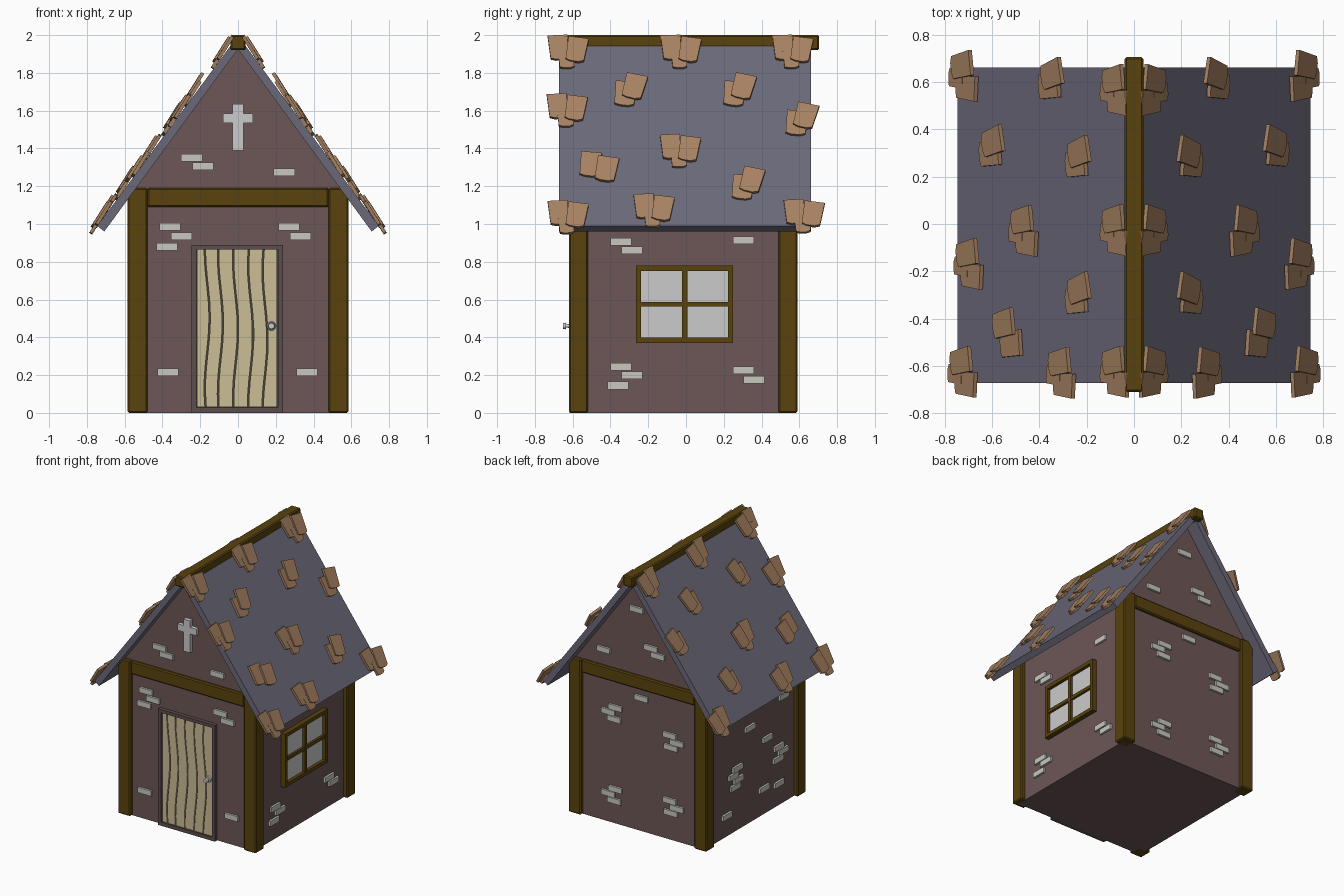
import bpy, bmesh, math
from mathutils import Vector, Matrix

if "Cube" in bpy.data.objects:
    bpy.data.objects.remove(bpy.data.objects["Cube"])


def material(name, rgb):
    m = bpy.data.materials.new(name)
    m.diffuse_color = (*rgb, 1)
    m.use_nodes = True
    m.node_tree.nodes["Principled BSDF"].inputs["Base Color"].default_value = m.diffuse_color
    return m


WALL = material("plaster", (0.155, 0.095, 0.095))
WOOD = material("timber", (0.10, 0.055, 0.004))
ROOF = material("slate", (0.145, 0.14, 0.19))
TILE = material("shingle", (0.38, 0.22, 0.12))
DOOR = material("door_wood", (0.60, 0.51, 0.30))
TRIM = material("door_trim", (0.11, 0.075, 0.075))
GAP = material("door_gap", (0.06, 0.05, 0.035))
BRICK = material("brick", (0.58, 0.58, 0.53))


def finish(name, bm, mat=None, bevel=0):
    bmesh.ops.recalc_face_normals(bm, faces=bm.faces)
    me = bpy.data.meshes.new(name)
    bm.to_mesh(me)
    bm.free()
    ob = bpy.data.objects.new(name, me)
    bpy.context.collection.objects.link(ob)
    if mat:
        me.materials.append(mat)
    if bevel:
        b = ob.modifiers.new("bevel", "BEVEL")
        b.width, b.segments = bevel, 1
    return ob


def boxes(name, items, mat=None, bevel=0):
    """One object from boxes given as (x0, x1, y0, y1, z0, z1)."""
    bm = bmesh.new()
    for x0, x1, y0, y1, z0, z1 in items:
        m = Matrix.Translation(((x0 + x1) / 2, (y0 + y1) / 2, (z0 + z1) / 2))
        m = m @ Matrix.Diagonal((x1 - x0, y1 - y0, z1 - z0, 1))
        bmesh.ops.create_cube(bm, size=1, matrix=m)
    return finish(name, bm, mat, bevel)


def prism(bm, profile, y0, y1):
    """Extrude an (x, z) profile along y."""
    f = bm.faces.new([bm.verts.new((x, y0, z)) for x, z in profile])
    r = bmesh.ops.extrude_face_region(bm, geom=[f])
    vs = [g for g in r["geom"] if isinstance(g, bmesh.types.BMVert)]
    bmesh.ops.translate(bm, verts=vs, vec=(0, y1 - y0, 0))


WX, FY, BY = 0.55, -0.59, 0.56   # wall planes

# House body with gables
bm = bmesh.new()
prism(bm, [(-WX, 0), (WX, 0), (WX, 1.18), (0, 1.93), (-WX, 1.18)], FY, BY)
finish("walls", bm, WALL)

# Corner posts and gable beams
posts = []
for y0 in (-0.62, 0.49):
    posts += [(-0.585, -0.48, y0, y0 + 0.1, 0, 1.19), (0.48, 0.585, y0, y0 + 0.1, 0, 1.19)]
boxes("corner_posts", posts, WOOD, 0.008)
boxes("gable_beams", [(-0.48, 0.48, -0.612, -0.55, 1.09, 1.19),
                      (-0.48, 0.48, 0.52, 0.582, 1.09, 1.19)], WOOD, 0.008)

# Roof slabs and ridge
for s, side in ((-1, "left"), (1, "right")):
    bm = bmesh.new()
    prism(bm, [(0, 1.926), (0.02 * s, 1.97), (0.745 * s, 0.99), (0.708 * s, 0.96)], -0.672, 0.662)
    finish(side + "_roof", bm, ROOF)
boxes("ridge_beam", [(-0.04, 0.04, -0.71, 0.705, 1.92, 2.0)], WOOD, 0.008)

# Shingle clusters, mirrored on both slopes
SLOPE = math.atan(1.36)


def shingle(bm, y, z, tilt, w, h, lift, side):
    up = Vector((-math.cos(SLOPE), 0, math.sin(SLOPE)))
    out = Vector((math.sin(SLOPE), 0, math.cos(SLOPE)))
    base = Vector(((2.003 - z) / 1.36, y, z)) + out * lift
    frame = Matrix((Vector((0, 1, 0)), up, out)).transposed()
    rot = frame @ Matrix.Rotation(math.radians(tilt), 3, "Z") @ Matrix.Rotation(math.radians(4), 3, "X")
    outline = [(-.5, .5), (.5, .5), (.46, -.42), (.2, -.5), (-.2, -.49), (-.44, -.43)]
    rings = []
    for t in (-0.009, 0.009):
        ring = []
        for a, b in outline:
            p = base + rot @ Vector((a * w, b * h, t))
            ring.append(bm.verts.new((p.x * side, p.y, p.z)))
        rings.append(ring)
    bm.faces.new(rings[0])
    bm.faces.new(rings[1][::-1])
    for i in range(6):
        j = (i + 1) % 6
        bm.faces.new((rings[0][i], rings[0][j], rings[1][j], rings[1][i]))


# piece: dy, dz, tilt, width, length, lift
TRIO = [(-.05, .015, 4, .105, .15, .012), (.045, -.002, -9, .108, .15, .022), (-.008, -.045, 3, .085, .11, .008)]
PAIR = [(.022, .012, -14, .115, .15, .024), (-.025, -.018, -6, .115, .15, .010)]
DUO = [(-.043, .018, -6, .11, .15, .010), (.043, -.013, -10, .115, .15, .022)]
CLUSTERS = [
    (TRIO, -.625, 1.91), (TRIO, -.027, 1.91), (TRIO, .565, 1.91),
    (PAIR, -.297, 1.70), (PAIR, .28, 1.70), (TRIO, -.63, 1.60), (PAIR, .61, 1.545),
    (TRIO, -.03, 1.385), (DUO, -.465, 1.29), (PAIR, .325, 1.205),
    (TRIO, -.17, 1.07), (TRIO, -.625, 1.035), (TRIO, .625, 1.04)]
for s, side in ((-1, "left"), (1, "right")):
    bm = bmesh.new()
    for kind, y, z in CLUSTERS:
        for dy, dz, tilt, w, h, lift in kind:
            shingle(bm, y + dy, z + dz, tilt, w, h, lift, s)
    finish(side + "_shingles", bm, TILE)

# Loose bricks: (along wall, height) for each wall
BW, BH, BT = 0.056, 0.02, 0.016
front = [(-.245, 1.35), (-.185, 1.305), (.245, 1.275), (-.36, .985), (-.3, .935),
         (-.375, .88), (.27, .985), (.33, .935), (-.37, .215), (.365, .215)]
right = [(-.345, .905), (-.285, .86), (.305, .915), (-.345, .245), (-.285, .2),
         (-.36, .145), (.305, .225), (.36, .175)]
back = [(.02, 1.69), (.3, 1.31), (-.1, 1.425), (-.16, 1.38), (-.02, 1.02), (.2, .89), (.26, .845),
        (.21, .80), (-.26, .80), (-.32, .755), (-.27, .71), (.2, .265), (.26, .22), (.21, .175),
        (-.26, .30), (-.32, .255), (-.27, .21)]
left = [(.02, .73), (-.39, .82), (.3, .88), (.17, .48), (.22, .435), (.16, .39), (.2, .345),
        (-.19, .57), (-.33, .45), (-.38, .405), (-.32, .36), (-.15, .2), (-.33, .17), (.3, .16)]
boxes("front_bricks", [(a - BW, a + BW, FY - BT, FY + .01, z - BH, z + BH) for a, z in front], BRICK)
boxes("back_bricks", [(a - BW, a + BW, BY - .01, BY + BT, z - BH, z + BH) for a, z in back], BRICK)
boxes("right_bricks", [(WX - .01, WX + BT, a - BW, a + BW, z - BH, z + BH) for a, z in right], BRICK)
boxes("left_bricks", [(-WX - BT, -WX + .01, a - BW, a + BW, z - BH, z + BH) for a, z in left], BRICK)

# Gable cross
boxes("gable_cross", [(-.028, .028, FY - .03, FY + .01, 1.39, 1.635),
                      (-.08, .08, FY - .029, FY + .01, 1.535, 1.585)])

# Window on the right wall
x0, x1 = WX - .01, .586
boxes("window_frame", [(x0, x1, -.265, -.237, .37, .78), (x0, x1, .222, .25, .37, .78),
                       (x0, x1, -.237, .222, .37, .398), (x0, x1, -.237, .222, .752, .78),
                       (x0, x1 - .006, -.02, .008, .398, .752),
                       (x0, x1 - .007, -.237, .222, .562, .588)], WOOD)
boxes("window_glass", [(x0, .562, -.24, .225, .39, .76)])

# Door frame, wavy planks and knob
boxes("door_frame", [(-.245, -.22, -.618, FY + .01, 0, .89), (.212, .237, -.618, FY + .01, 0, .89),
                     (-.22, .212, -.618, FY + .01, .865, .89), (-.22, .212, -.618, FY + .01, 0, .028)], TRIM)
boxes("door_backing", [(-.22, .212, -.597, FY + .01, .02, .87)], GAP)
edges = [-.22, -.163, -.093, -.013, .067, .143, .210]
bm = bmesh.new()
ROWS = 12


def edge_x(i, z, inset):
    wave = 0 if i in (0, 6) else .013 * math.sin((z - .03) * 8.5 + 3.6 + .25 * i)
    return edges[i] + wave + inset


for i in range(6):
    zs = [.03 + .835 * k / ROWS for k in range(ROWS + 1)]
    profile = [(edge_x(i, z, .004), z) for z in zs] + [(edge_x(i + 1, z, -.004), z) for z in reversed(zs)]
    prism(bm, profile, -.608, FY)
finish("door_planks", bm, DOOR)
bm = bmesh.new()
turn = Matrix.Rotation(math.pi / 2, 4, "X")
for r, y, d in ((.025, -.611, .012), (.01, -.625, .03), (.018, -.642, .016)):
    bmesh.ops.create_cone(bm, cap_ends=True, segments=16, radius1=r, radius2=r * .85, depth=d,
                          matrix=Matrix.Translation((.177, y, .46)) @ turn)
finish("door_knob", bm)
